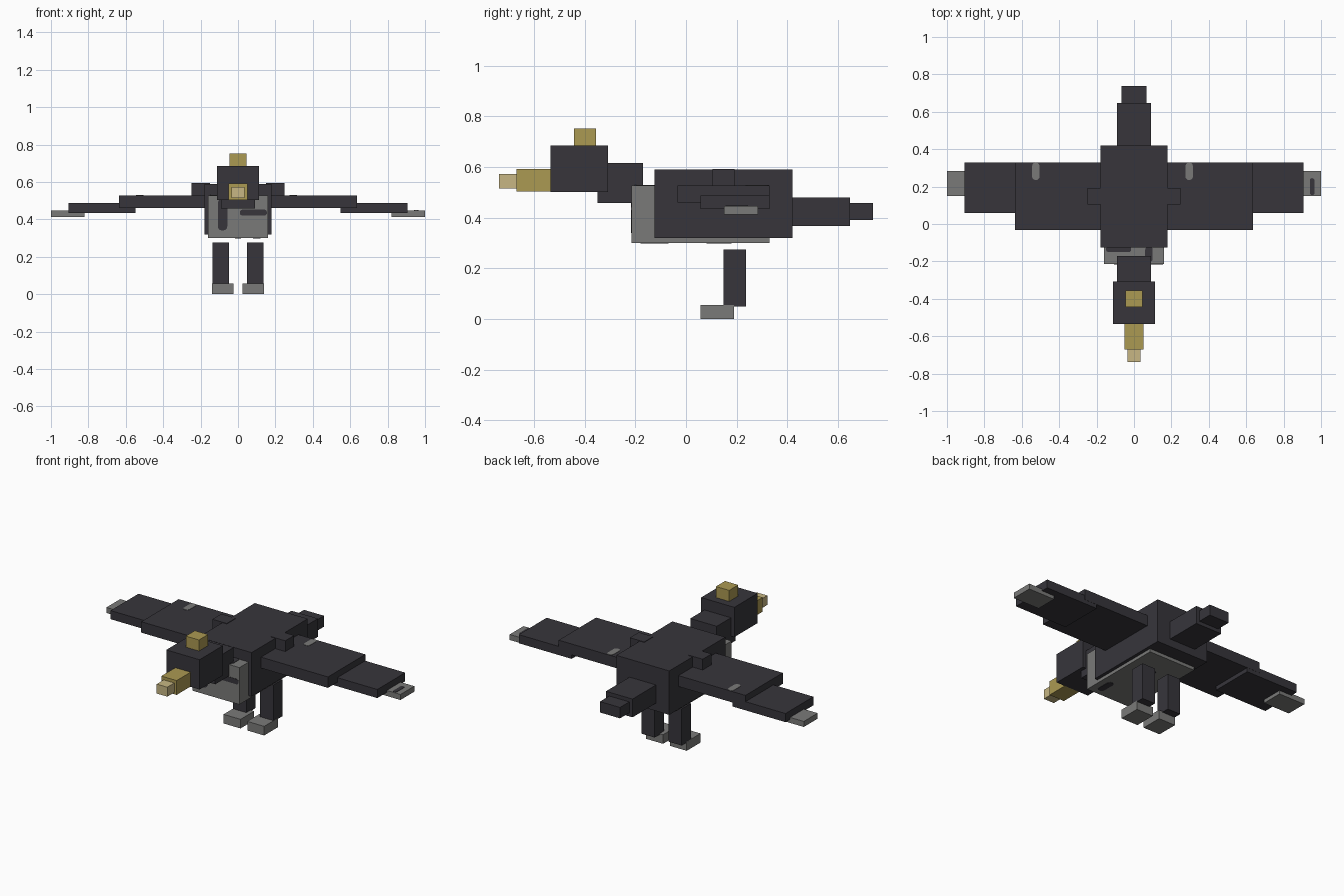
import bpy, bmesh
from mathutils import Vector

cube = bpy.data.objects.get("Cube")
if cube:
    bpy.data.objects.remove(cube, do_unlink=True)


def material(name, rgb):
    m = bpy.data.materials.new(name)
    m.use_nodes = True
    m.diffuse_color = (*rgb, 1)
    m.node_tree.nodes["Principled BSDF"].inputs["Base Color"].default_value = (*rgb, 1)
    return m


CHARCOAL = material("charcoal", (0.038, 0.036, 0.044))
GREY = material("grey", (0.195, 0.195, 0.19))
GOLD = material("gold", (0.41, 0.32, 0.085))
SAND = material("sand", (0.57, 0.47, 0.23))


def box(name, xs, ys, zs, mat, round_axis=None):
    """Box from its extents; round_axis rounds the corners around that axis."""
    lo, hi = (Vector(c) for c in zip(xs, ys, zs))
    size = hi - lo
    bm = bmesh.new()
    bmesh.ops.create_cube(bm, size=1)
    bmesh.ops.scale(bm, vec=size, verts=bm.verts)
    if round_axis is not None:
        edges = [e for e in bm.edges
                 if abs((e.verts[0].co - e.verts[1].co).normalized()[round_axis]) > 0.9]
        radius = 0.45 * min(s for i, s in enumerate(size) if i != round_axis)
        bmesh.ops.bevel(bm, geom=edges, offset=radius, segments=3, profile=0.5,
                        affect='EDGES')
    mesh = bpy.data.meshes.new(name)
    bm.to_mesh(mesh)
    bm.free()
    mesh.materials.append(mat)
    ob = bpy.data.objects.new(name, mesh)
    ob.location = (lo + hi) / 2
    bpy.context.collection.objects.link(ob)
    return ob


def centred(name, half, ys, zs, mat):
    box(name, (-half, half), ys, zs, mat)


def pair(name, xs, ys, zs, mat):
    box("left_" + name, xs, ys, zs, mat)
    box("right_" + name, (-xs[1], -xs[0]), ys, zs, mat)


# Torso
centred("body", 0.18, (-0.125, 0.42), (0.32, 0.59), CHARCOAL)
centred("chest", 0.16, (-0.215, -0.035), (0.30, 0.527), GREY)
centred("belly", 0.16, (-0.035, 0.33), (0.30, 0.40), GREY)

# Neck, head and beak
centred("neck", 0.09, (-0.35, -0.17), (0.457, 0.615), CHARCOAL)
centred("head", 0.113, (-0.535, -0.308), (0.502, 0.685), CHARCOAL)
centred("crest", 0.045, (-0.443, -0.355), (0.68, 0.753), GOLD)
centred("beak", 0.052, (-0.67, -0.53), (0.504, 0.592), GOLD)
centred("beak_tip", 0.036, (-0.738, -0.665), (0.515, 0.573), SAND)

# Tail
centred("tail", 0.09, (0.40, 0.648), (0.368, 0.48), CHARCOAL)
centred("tail_tip", 0.068, (0.64, 0.738), (0.39, 0.457), CHARCOAL)

# Wings step down and narrow outwards
pair("shoulder", (0.15, 0.248), (0.105, 0.192), (0.50, 0.593), CHARCOAL)
pair("inner_wing", (0.15, 0.635), (-0.033, 0.33), (0.46, 0.527), CHARCOAL)
pair("outer_wing", (0.547, 0.907), (0.058, 0.329), (0.435, 0.488), CHARCOAL)
pair("wing_tip", (0.82, 1.0), (0.15, 0.284), (0.413, 0.447), GREY)

# Legs and feet
pair("leg", (0.047, 0.137), (0.148, 0.237), (0.05, 0.275), CHARCOAL)
pair("foot", (0.023, 0.138), (0.057, 0.19), (0.0, 0.056), GREY)

# Feather markings as thin rounded plates
box("left_wing_mark", (0.275, 0.315), (0.235, 0.328), (0.524, 0.529), GREY, 2)
box("right_wing_mark", (-0.545, -0.505), (0.235, 0.328), (0.524, 0.529), GREY, 2)
box("wing_tip_mark", (0.94, 0.965), (0.155, 0.245), (0.444, 0.449), CHARCOAL, 2)
box("chest_mark_tall", (-0.108, -0.057), (-0.217, -0.212), (0.34, 0.51), CHARCOAL, 1)
box("chest_mark_wide", (0.01, 0.155), (-0.217, -0.212), (0.42, 0.452), CHARCOAL, 1)
box("chest_top_mark", (-0.15, -0.015), (-0.15, -0.12), (0.524, 0.529), CHARCOAL, 2)
box("chest_top_spot", (0.06, 0.10), (-0.205, -0.12), (0.524, 0.529), CHARCOAL, 2)
box("belly_mark_rear", (-0.015, 0.015), (0.08, 0.18), (0.298, 0.303), CHARCOAL, 2)
box("belly_mark_front", (0.08, 0.12), (-0.18, -0.07), (0.298, 0.303), CHARCOAL, 2)
